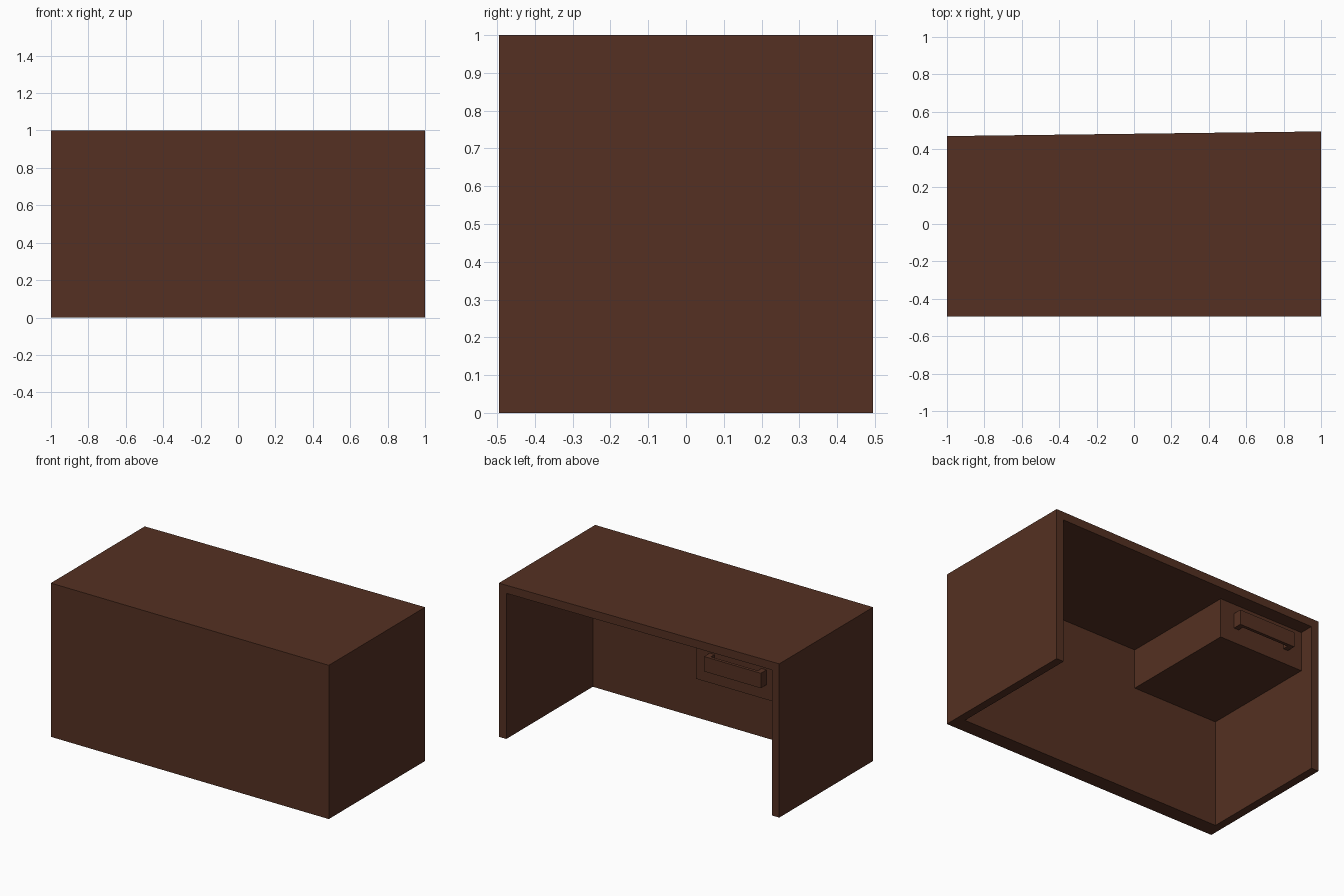
import bpy, bmesh

if "Cube" in bpy.data.objects:
    bpy.data.objects.remove(bpy.data.objects["Cube"])

wood = bpy.data.materials.new("dark_wood")
wood.diffuse_color = (0.09, 0.03, 0.016, 1)
wood.use_nodes = True
wood.node_tree.nodes["Principled BSDF"].inputs["Base Color"].default_value = wood.diffuse_color


def prism(name, outline, z0, z1):
    """Extrude a plan outline (x, y) from z0 up to z1."""
    bm = bmesh.new()
    base = bm.faces.new([bm.verts.new((x, y, z0)) for x, y in outline])
    ext = bmesh.ops.extrude_face_region(bm, geom=[base], use_keep_orig=True)
    top = [v for v in ext["geom"] if isinstance(v, bmesh.types.BMVert)]
    bmesh.ops.translate(bm, verts=top, vec=(0, 0, z1 - z0))
    bmesh.ops.recalc_face_normals(bm, faces=bm.faces)
    me = bpy.data.meshes.new(name)
    bm.to_mesh(me)
    bm.free()
    me.materials.append(wood)
    ob = bpy.data.objects.new(name, me)
    bpy.context.collection.objects.link(ob)
    return ob


def rect(x0, x1, y0, y1):
    return [(x0, y0), (x1, y0), (x1, y1), (x0, y1)]


# Desk body: solid with a slightly skewed back edge, hollowed for the knee space
body = prism("desk_body", [(-1, -0.495), (1, -0.495), (1, 0.495), (-1, 0.47)], 0, 1)
cutter = prism("knee_space_cutter", rect(-0.947, 0.947, -0.395, 0.8), -0.3, 0.947)
cutter.hide_render = True
cutter.hide_set(True)
hollow = body.modifiers.new("knee_space", "BOOLEAN")
hollow.operation = "DIFFERENCE"
hollow.solver = "EXACT"
hollow.object = cutter
bpy.context.view_layer.objects.active = body
bpy.ops.object.modifier_apply(modifier=hollow.name)
bpy.data.objects.remove(cutter)

# Drawer hanging under the top, against the side and front panels
prism("drawer", rect(-0.947, -0.337, -0.395, 0.38), 0.692, 0.947)

# U-shaped pull on the drawer face
a, b, face, out, post, bar = -0.845, -0.437, 0.38, 0.438, 0.035, 0.02
prism("drawer_handle",
      [(a, face), (a, out), (b, out), (b, face), (b - post, face),
       (b - post, out - bar), (a + post, out - bar), (a + post, face)],
      0.788, 0.885)
